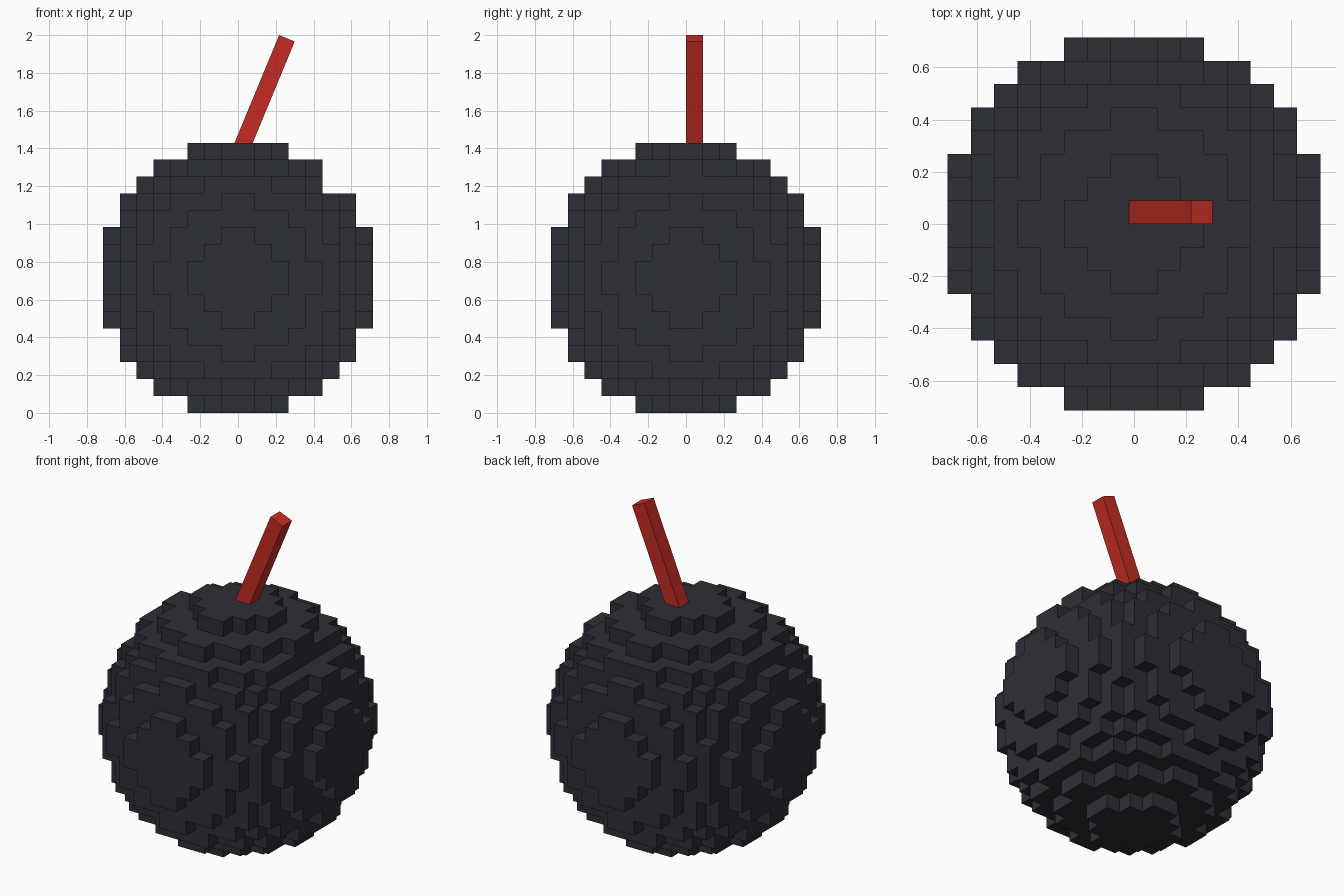
import bpy, bmesh, math
from mathutils import Matrix, Vector

if "Cube" in bpy.data.objects:
    bpy.data.objects.remove(bpy.data.objects["Cube"])

CELL = 1.43 / 16      # edge of one cube
R = 8                 # ball radius in cubes


def material(name, rgb):
    m = bpy.data.materials.new(name)
    m.diffuse_color = (*rgb, 1)
    m.use_nodes = True
    m.node_tree.nodes["Principled BSDF"].inputs["Base Color"].default_value = m.diffuse_color
    return m


def add_object(name, bm, mat):
    mesh = bpy.data.meshes.new(name)
    bm.to_mesh(mesh)
    bm.free()
    mesh.materials.append(mat)
    obj = bpy.data.objects.new(name, mesh)
    bpy.context.collection.objects.link(obj)
    return obj


charcoal = material("charcoal", (0.027, 0.027, 0.037))
red = material("red", (0.56, 0.025, 0.017))

# Ball: every cube whose centre lies inside the radius
span = range(-R, R)
cells = {(i, j, k) for i in span for j in span for k in span
         if Vector((i + .5, j + .5, k + .5)).length <= R}
# One row of cubes is left out on the upper right shoulder
cells -= {(5, j, 5) for j in span}

bm = bmesh.new()
for c in cells:
    centre = Vector(c) + Vector((.5, .5, .5))
    for axis in range(3):
        for sign in (-1, 1):
            n = [0, 0, 0]
            n[axis] = sign
            if tuple(a + b for a, b in zip(c, n)) in cells:
                continue          # only exposed sides get a face
            n = Vector(n)
            u = Vector([int(a == (axis + 1) % 3) for a in range(3)])
            v = n.cross(u)
            bm.faces.new([bm.verts.new((centre + (n + a * u + b * v) / 2) * CELL
                                       + Vector((0, 0, R * CELL)))
                          for a, b in ((-1, -1), (1, -1), (1, 1), (-1, 1))])
bmesh.ops.remove_doubles(bm, verts=bm.verts, dist=CELL * 0.01)
add_object("ball", bm, charcoal)

# Fuse: a square rod leaning to the right
tilt, length = math.radians(22.5), CELL * 7
top = Vector((0.259, CELL / 2, 1.983))
axis = Vector((math.sin(tilt), 0, math.cos(tilt)))
bm = bmesh.new()
bmesh.ops.create_cube(bm, size=1, matrix=Matrix.Translation(top - axis * length / 2)
                      @ Matrix.Rotation(tilt, 4, 'Y')
                      @ Matrix.Diagonal((CELL, CELL, length, 1)))
add_object("fuse", bm, red)
